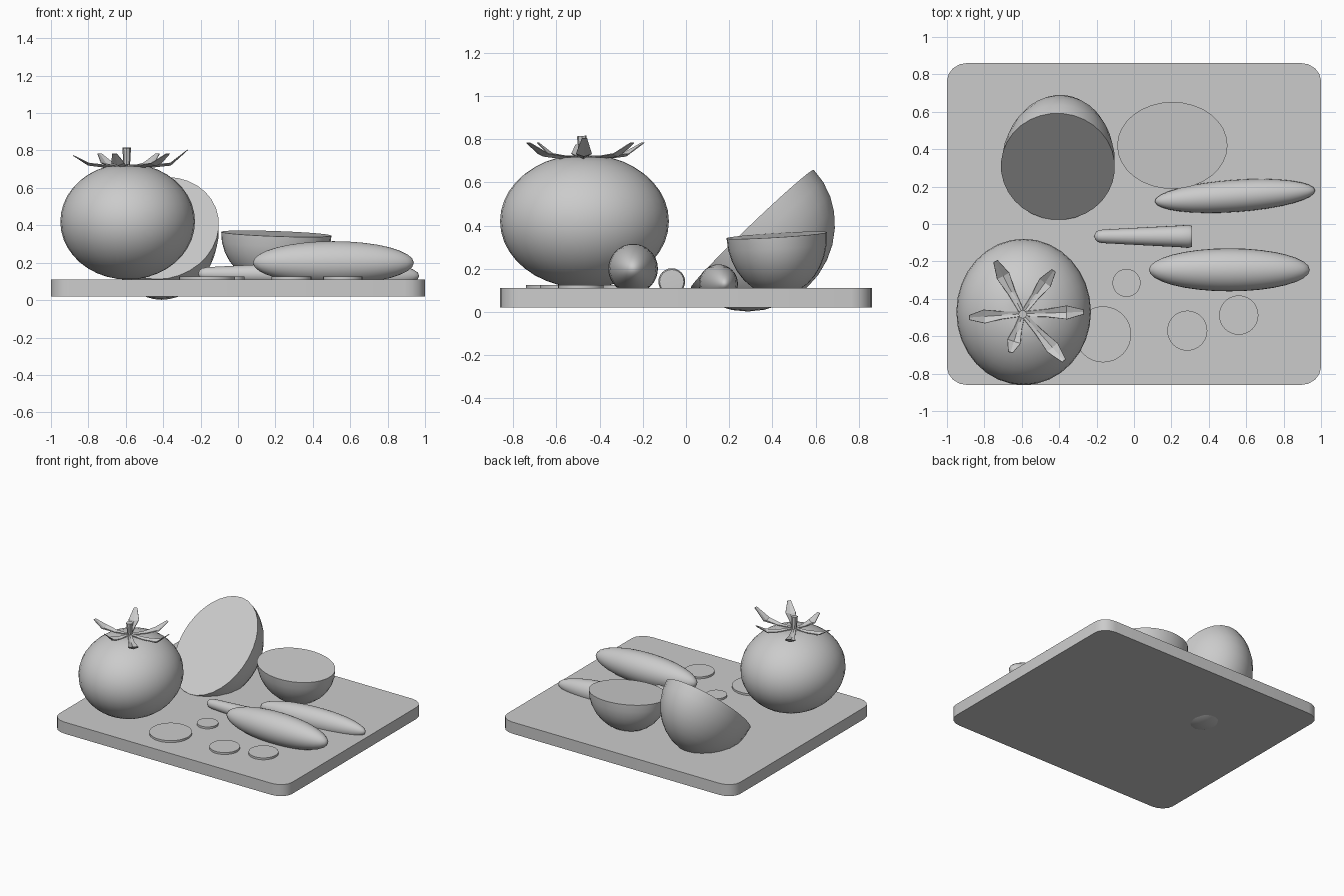
import bpy, bmesh, math
from mathutils import Vector

if "Cube" in bpy.data.objects:
    bpy.data.objects.remove(bpy.data.objects["Cube"])


def finish(bm, name, loc=(0, 0, 0), rot=(0, 0, 0), scale=(1, 1, 1), angle=40):
    bmesh.ops.recalc_face_normals(bm, faces=bm.faces)
    me = bpy.data.meshes.new(name)
    bm.to_mesh(me)
    bm.free()
    ob = bpy.data.objects.new(name, me)
    bpy.context.collection.objects.link(ob)
    ob.location, ob.scale = loc, scale
    ob.rotation_euler = [math.radians(a) for a in rot]
    if angle:
        bpy.ops.object.select_all(action='DESELECT')
        ob.select_set(True)
        bpy.context.view_layer.objects.active = ob
        bpy.ops.object.shade_smooth_by_angle(angle=math.radians(angle))
    return ob


def ellipsoid(name, loc, radii, rot=(0, 0, 0), half=False):
    bm = bmesh.new()
    bmesh.ops.create_uvsphere(bm, u_segments=32, v_segments=16, radius=1)
    if half:  # keep the lower half and cap the cut face
        low = [v for v in bm.verts if v.co.z > 0.001]
        bmesh.ops.delete(bm, geom=low, context='VERTS')
        bmesh.ops.holes_fill(bm, edges=[e for e in bm.edges if e.is_boundary])
    return finish(bm, name, loc, rot, radii)


def lathe(name, profile, loc, rot=(0, 0, 0), scale=(1, 1, 1), n=32):
    bm = bmesh.new()
    vs = [bm.verts.new((r, 0, z)) for r, z in profile]
    es = [bm.edges.new(p) for p in zip(vs, vs[1:])]
    bmesh.ops.spin(bm, geom=vs + es, axis=(0, 0, 1), cent=(0, 0, 0),
                   angle=math.tau, steps=n)
    bmesh.ops.remove_doubles(bm, verts=bm.verts, dist=1e-4)
    return finish(bm, name, loc, rot, scale)


# cutting board with rounded corners
bm = bmesh.new()
pts = []
for k, (sx, sy) in enumerate([(1, 1), (-1, 1), (-1, -1), (1, -1)]):
    for i in range(5):
        a = math.radians(90 * k + 22.5 * i)
        pts.append(bm.verts.new((sx * 0.89 + 0.11 * math.cos(a),
                                 sy * 0.765 + 0.096 * math.sin(a), 0.02)))
base = bm.faces.new(pts)
ext = bmesh.ops.extrude_face_region(bm, geom=[base])
top = [g for g in ext['geom'] if isinstance(g, bmesh.types.BMVert)]
bmesh.ops.translate(bm, verts=top, vec=(0, 0, 0.09))
finish(bm, "cutting_board", angle=30)

# whole tomato with a shallow dimple on top
prof = [(math.sin(a), -math.cos(a)) for a in
        (math.radians(180 * i / 20) for i in range(19))]
prof += [(0.18, 0.965), (0.0, 0.945)]
lathe("tomato", prof, (-0.59, -0.47, 0.42), scale=(0.36, 0.391, 0.31))

# tomato stem
lathe("tomato_stem", [(0, 0), (0.017, 0), (0.023, 0.11), (0, 0.11)],
      (-0.595, -0.475, 0.705), rot=(4, 0, 0), n=8)

# tomato leaves curling upward
bm = bmesh.new()
centre = Vector((-0.595, -0.48, 0))
tips = [(-0.74, -0.20, 0.785), (-0.43, -0.25, 0.785), (-0.27, -0.47, 0.805),
        (-0.375, -0.73, 0.785), (-0.66, -0.685, 0.785), (-0.88, -0.50, 0.775)]
for x, y, z in tips:
    d = Vector((x, y, 0)) - centre
    side = Vector((-d.y, d.x, 0)).normalized()
    rows = []
    for t, w, h in [(0, 0.012, 0.725), (0.4, 0.02, 0.724),
                    (0.72, 0.036, 0.735), (1, 0.012, z)]:
        p = centre + d * t
        rows.append([bm.verts.new((p + side * w * s) +
                     Vector((0, 0, h - (0.012 * (s == 0) * (0 < t < 1)))))
                     for s in (-1, 0, 1)])
    for a, b in zip(rows, rows[1:]):
        for i in (0, 1):
            bm.faces.new((a[i], a[i + 1], b[i + 1], b[i]))
leaves = finish(bm, "tomato_leaves", angle=0)
mod = leaves.modifiers.new("thickness", 'SOLIDIFY')
mod.thickness = 0.004

# halved vegetables: one leaning back, one lying cut side up
ellipsoid("leaning_half", (-0.407, 0.307, 0.385), (0.305, 0.395, 0.372),
          (43.8, 0, -5), half=True)
ellipsoid("flat_half", (0.205, 0.42, 0.355), (0.295, 0.233, 0.28),
          (3.5, 2, 0), half=True)

# two cucumbers
ellipsoid("front_cucumber", (0.51, -0.245, 0.2), (0.43, 0.115, 0.115))
ellipsoid("back_cucumber", (0.54, 0.15, 0.13), (0.43, 0.086, 0.09), (0, 0, 4))

# carrot: rounded narrow tip, blunt wide end
lathe("carrot", [(0, 0), (0.018, 0.006), (0.03, 0.02), (0.036, 0.045),
                 (0.058, 0.46), (0.062, 0.505), (0.056, 0.522), (0, 0.524)],
      (-0.213, -0.066, 0.14), rot=(0, 90, 0), n=24)

# round slices
for i, (x, y, r) in enumerate([(-0.165, -0.59, 0.15), (-0.04, -0.315, 0.075),
                               (0.285, -0.57, 0.107), (0.56, -0.487, 0.105)]):
    lathe(f"slice_{i + 1}", [(0, 0), (r, 0), (r, 0.025), (0, 0.025)],
          (x, y, 0.1))
